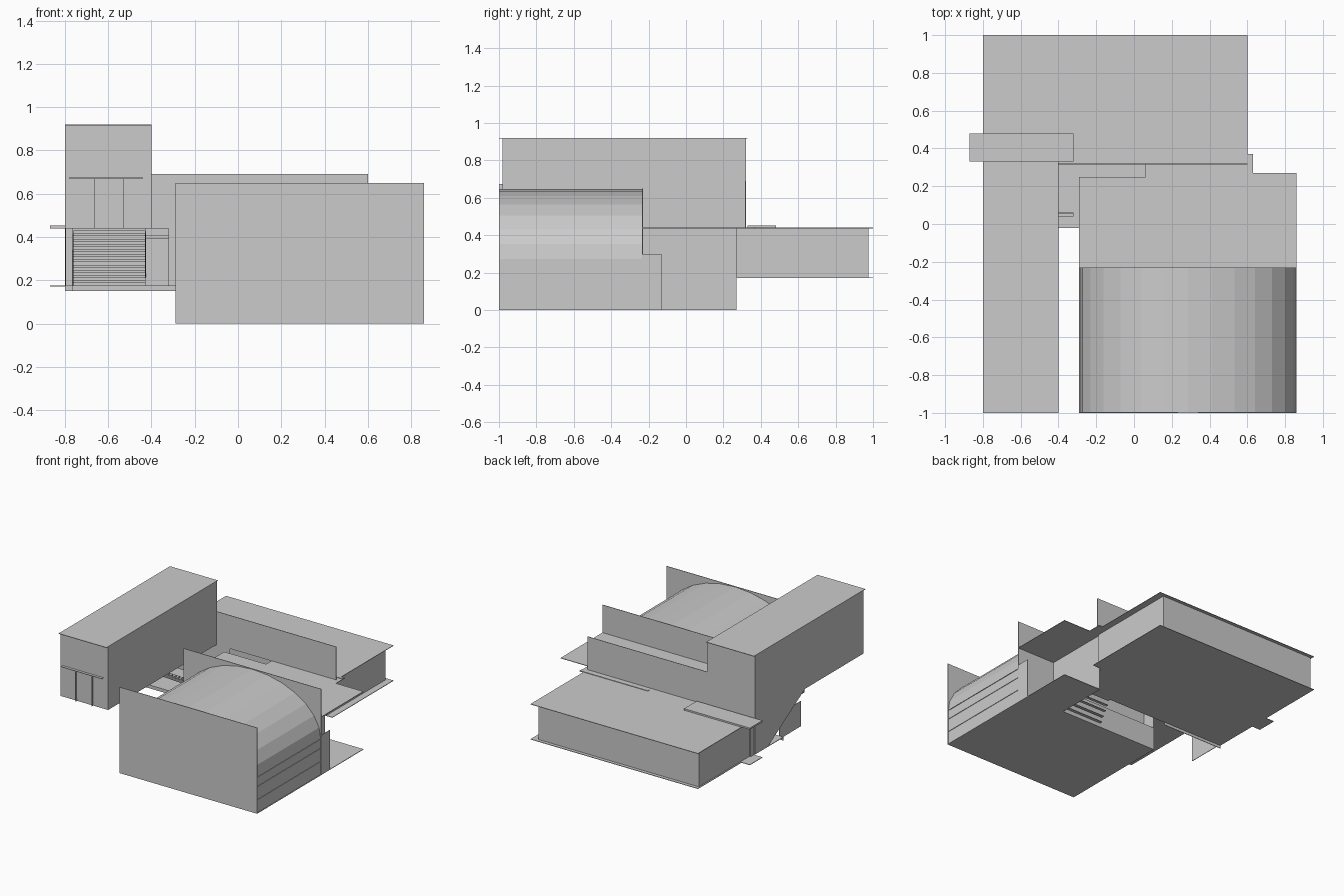
import bpy, bmesh
from math import cos, sin, pi

cube = bpy.data.objects.get("Cube")
if cube:
    bpy.data.objects.remove(cube, do_unlink=True)

grey = bpy.data.materials.new("plain_grey")
grey.use_nodes = True
colour = (0.6, 0.6, 0.6, 1)
grey.diffuse_color = colour
grey.node_tree.nodes["Principled BSDF"].inputs["Base Color"].default_value = colour

# Shared levels and edges of the building
sheet = 0.004
ground, slab, roof, hall_top, tower_top = 0, 0.175, 0.44, 0.65, 0.92
front, back = -1, 1
hall_right, hall_left, hall_rear, wing_rear = -0.29, 0.86, -0.23, 0.27
seam, porch = -0.13, 0.54
block_right, block_left, block_front, slab_front = -0.8, 0.6, 0.33, -0.02
tower_left, tower_rear = -0.4, 0.32
well_left, well_front = 0.06, 0.25


def finish(name, bm):
    bmesh.ops.recalc_face_normals(bm, faces=bm.faces)
    mesh = bpy.data.meshes.new(name)
    bm.to_mesh(mesh)
    bm.free()
    mesh.materials.append(grey)
    ob = bpy.data.objects.new(name, mesh)
    bpy.context.collection.objects.link(ob)


def box(name, x, y, z):
    bm = bmesh.new()
    bmesh.ops.create_cube(bm, size=1)
    for v in bm.verts:
        for axis, (low, high) in enumerate((x, y, z)):
            v.co[axis] = high if v.co[axis] > 0 else low
    finish(name, bm)


def thin(level):
    """A sheet-thick range whose upper or outer side is at the level."""
    return level - sheet, level


def plate(name, x, y, top):
    box(name, x, y, thin(top))


def cross_wall(name, x, y, z):
    box(name, x, thin(y), z)


def side_wall(name, x, y, z):
    box(name, thin(x), y, z)


def prism(name, points, along_x, start, end):
    """Extrude a closed profile along x or along y."""
    bm = bmesh.new()
    rings = [[bm.verts.new((d, a, z) if along_x else (a, d, z)) for a, z in points]
             for d in (start, end)]
    for ring in rings:
        bm.faces.new(ring)
    for i in range(len(points)):
        bm.faces.new((rings[0][i - 1], rings[0][i], rings[1][i], rings[1][i - 1]))
    finish(name, bm)


# Vaulted hall: a faceted arch on straight walls, between two tall end walls
middle = (hall_right + hall_left) / 2
half = (hall_left - hall_right) / 2 - sheet
spring = 0.27
segments = 14
arch = [(middle + half, ground)]
for i in range(segments + 1):
    angle = pi * i / segments
    arch.append((middle + half * cos(angle),
                 spring + (hall_top - sheet - spring) * sin(angle)))
arch.append((middle - half, ground))
prism("vaulted_hall", arch, False, front + sheet, hall_rear - sheet)

for name, y in (("front_end_wall", front + sheet), ("rear_end_wall", hall_rear)):
    cross_wall(name, (hall_right, hall_left), y, (ground, hall_top))
for z in (0.1, 0.2, spring):
    for name, x in (("right_wall_rail", hall_right + sheet), ("left_wall_rail", hall_left)):
        side_wall(name, x, (front, hall_rear), (z, z + sheet))

# Low linking wing behind the hall, with an open porch on its left
plate("hall_floor", (hall_right, hall_left), (front, seam), sheet)
plate("porch_floor", (porch, hall_left), (seam, wing_rear), sheet)
plate("wing_roof", (hall_right, hall_left), (hall_rear, well_front), roof)
plate("wing_roof_left", (well_left, hall_left), (well_front, wing_rear), roof)
side_wall("porch_end_wall", hall_left, (hall_rear, seam), (ground, 0.3))
side_wall("porch_inner_wall", porch, (hall_rear, wing_rear), (ground, roof))
side_wall("wing_right_wall", hall_right + sheet, (hall_rear, seam), (ground, roof))
cross_wall("wing_rear_wall", (hall_right, porch), seam, (ground, slab))
count = 5
run = (slab_front - seam) / count
for i in range(count):
    y, z = seam + run * i, slab * (i + 1) / count
    plate("inner_step", (0.2, porch), (y, y + run), z)

# Rear block: floor slab, set back walls and a flat roof
plate("rear_floor", (block_right, block_left), (wing_rear, back), slab)
plate("middle_floor", (block_right, porch), (slab_front, wing_rear), slab)
cross_wall("floor_edge", (block_right, hall_right), slab_front + sheet, (0.15, slab))
plate("landing_edge", (-0.87, block_right), (block_front, 0.48), slab)
plate("rear_roof", (block_right, block_left), (tower_rear, back), roof)
plate("rear_roof_front", (well_left, block_left), (wing_rear, tower_rear), roof)
box("rear_block", (-0.79, 0.55), (block_front, 0.975), (slab, roof - sheet))
side_wall("rear_block_end", 0.55, (wing_rear, block_front), (slab, roof))
plate("roof_step", (block_left, 0.63), (wing_rear, 0.37), roof)
plate("roof_kerb", (well_left, 0.63), (0.35, 0.37), roof + sheet)
cross_wall("parapet_wall", (tower_left, block_left), tower_rear, (roof, 0.69))

# Raised gallery with an overhanging roof sheet
box("gallery", (block_right, tower_left), (-0.98, tower_rear), (roof, tower_top - sheet))
plate("gallery_roof", (block_right, tower_left), (front, block_front), tower_top)
door_right, door_left, door_top = -0.66, -0.53, 0.67
cross_wall("gallery_door", (door_right, door_left), -0.98, (0.46, door_top))
plate("door_canopy", (-0.78, -0.44), (front, -0.98), door_top + sheet)
for x in (door_right, door_left + sheet):
    box("door_post", thin(x), (front + sheet, -0.98), (roof, door_top))

# Side canopy with its post
box("side_canopy", (-0.87, -0.32), (block_front, 0.48), (roof, roof + 3 * sheet))
box("canopy_post", (block_right, -0.78), (block_front, 0.37), (slab, roof))

# Stair climbing from the landing to the gallery
steps = 11
stair_right, stair_left, foot, head = -0.76, -0.43, 0.16, -0.28
rise, run = (roof - slab) / steps, (foot - head) / steps
for i in range(steps):
    y, z = foot - run * i, slab + rise * (i + 1)
    box("stair_step", (stair_right, stair_left), (y - run, y), (z - rise / 2, z))
stringer = [(foot, slab), (foot - run, slab), (head, roof - rise), (head, roof)]
for x in (stair_right, stair_left + sheet):
    prism("stair_stringer", stringer, True, *thin(x))

# Walls enclosing the foot of the stair
side = [(tower_rear, slab), (tower_rear, roof), (head, roof), (foot, slab)]
prism("stair_side_wall", side, True, block_right, block_right + sheet)
side_wall("stair_screen", stair_right - sheet, (head, slab_front), (0.15, 0.34))
cross_wall("stair_back_wall", (block_right, hall_right), tower_rear, (slab, roof))
cross_wall("stair_inner_wall", (stair_left, -0.32), 0.06, (slab, roof))
box("stair_lintel", (stair_left, -0.32), (0.04, 0.06), (0.39, 0.41))
